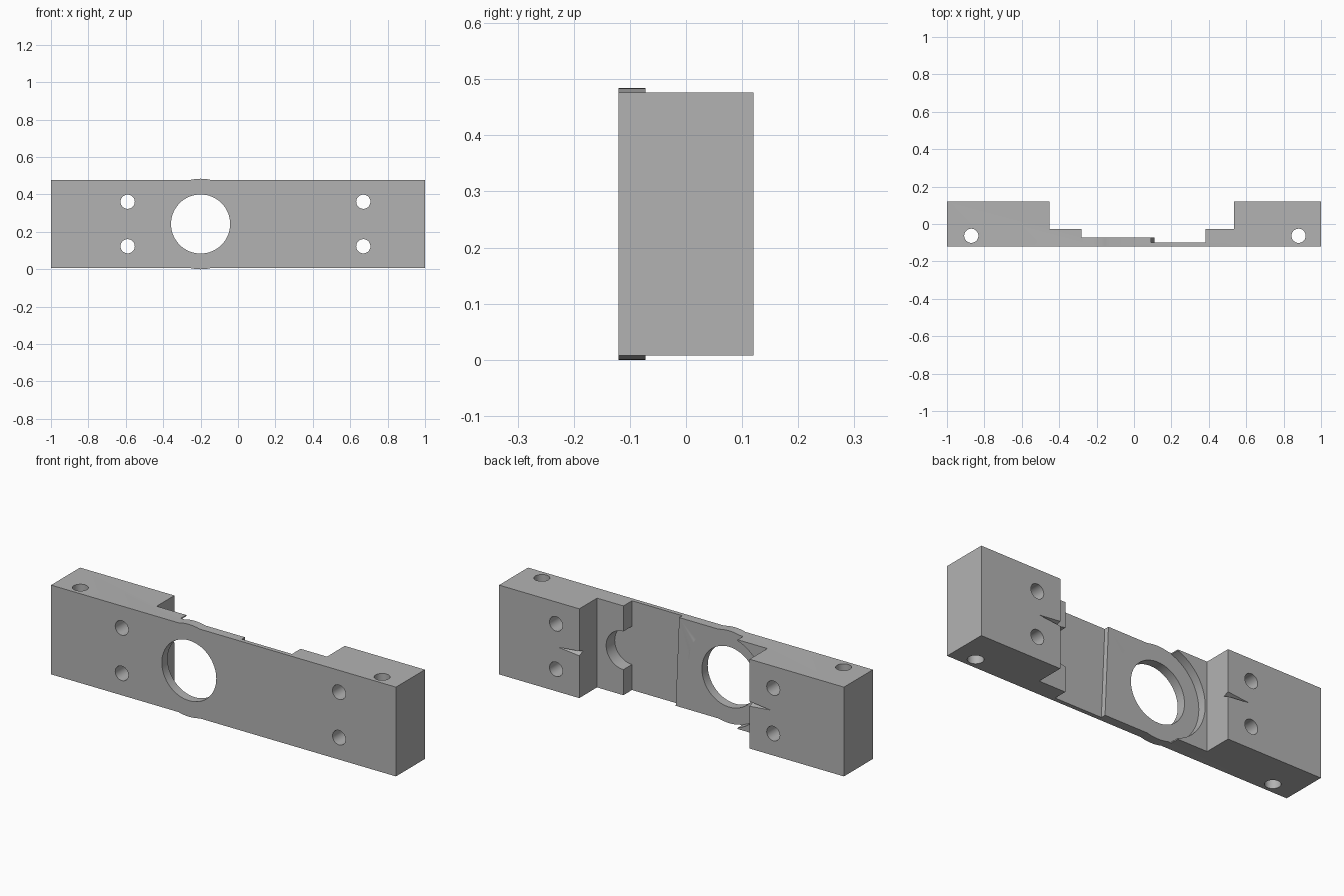
import bpy, bmesh, math
from mathutils import Vector, Matrix

cube = bpy.data.objects.get("Cube")
if cube:
    bpy.data.objects.remove(cube, do_unlink=True)

# Main dimensions
FRONT, BACK = -0.12, 0.12
BOTTOM, TOP = 0.008, 0.476
MID = (BOTTOM + TOP) / 2
THIN, PLATE, STEP = -0.098, -0.072, -0.027
BORE_X = -0.2

grey = bpy.data.materials.new("plain grey")
grey.use_nodes = True
grey.diffuse_color = (0.45, 0.45, 0.45, 1)
grey.node_tree.nodes["Principled BSDF"].inputs["Base Color"].default_value = grey.diffuse_color


def add_object(name, bm):
    bmesh.ops.recalc_face_normals(bm, faces=bm.faces)
    mesh = bpy.data.meshes.new(name)
    bm.to_mesh(mesh)
    bm.free()
    mesh.materials.append(grey)
    obj = bpy.data.objects.new(name, mesh)
    bpy.context.collection.objects.link(obj)
    return obj


def cylinder(name, x, y, z, radius, depth, along_y=True, sides=64):
    bm = bmesh.new()
    turn = Matrix.Rotation(math.pi / 2, 4, 'X') if along_y else Matrix()
    bmesh.ops.create_cone(bm, cap_ends=True, segments=sides, radius1=radius, radius2=radius,
                          depth=depth, matrix=Matrix.Translation((x, y, z)) @ turn)
    return add_object(name, bm)


def combine(target, tool, operation):
    mod = target.modifiers.new(tool.name, 'BOOLEAN')
    mod.operation, mod.solver, mod.object = operation, 'EXACT', tool
    bpy.context.view_layer.objects.active = target
    bpy.ops.object.modifier_apply(modifier=mod.name)
    bpy.data.objects.remove(tool, do_unlink=True)


def outline(edge):
    return [(-1, FRONT), (1, FRONT), (1, BACK), (0.535, BACK), (0.535, STEP), (0.382, STEP),
            (0.382, THIN), (edge, THIN), (edge, PLATE), (-0.281, PLATE), (-0.281, STEP),
            (-0.453, STEP), (-0.453, BACK), (-1, BACK)]


# Stepped bar, with the edge of the middle plate leaning slightly
bm = bmesh.new()
low = [bm.verts.new((x, y, BOTTOM)) for x, y in outline(0.11)]
high = [bm.verts.new((x, y, TOP)) for x, y in outline(0.09)]
bm.faces.new(low)
bm.faces.new(high)
for i in range(len(low)):
    j = (i + 1) % len(low)
    bm.faces.new((low[i], low[j], high[j], high[i]))
bar = add_object("mounting_bar", bm)

# Round recess and boss around the large bore
combine(bar, cylinder("recess", BORE_X, PLATE + 0.1, MID, 0.242, 0.2, sides=96), 'DIFFERENCE')
combine(bar, cylinder("boss", BORE_X, (FRONT + PLATE) / 2, MID, 0.242, PLATE - FRONT, sides=96), 'UNION')
combine(bar, cylinder("bore", BORE_X, 0, MID, 0.158, 1), 'DIFFERENCE')

# Half-round notch in the other step
combine(bar, cylinder("notch", 0.382, THIN + 0.1, MID, 0.1, 0.2), 'DIFFERENCE')

# Screw holes through the front and through the ends
for x in (-0.59, 0.67):
    for z in (MID - 0.119, MID + 0.119):
        combine(bar, cylinder("screw_hole", x, 0, z, 0.038, 1, sides=32), 'DIFFERENCE')
for x in (-0.87, 0.88):
    combine(bar, cylinder("end_hole", x, -0.063, MID, 0.038, 1, False, 32), 'DIFFERENCE')

# Small tapered nicks on the inner back edges of the blocks
for edge, side in ((0.535, 1), (-0.453, -1)):
    bm = bmesh.new()
    start = edge - side * 0.01
    y = BACK + 0.002
    for p in ((edge + side * 0.13, y, MID), (start, y, MID + 0.014),
              (start, y, MID - 0.014), (start, BACK - 0.034, MID)):
        bm.verts.new(Vector(p))
    bmesh.ops.convex_hull(bm, input=bm.verts)
    combine(bar, add_object("nick", bm), 'DIFFERENCE')

# Smooth bores with sharp edges
bpy.ops.object.select_all(action='DESELECT')
bar.select_set(True)
bpy.context.view_layer.objects.active = bar
bpy.ops.object.shade_smooth_by_angle(angle=math.radians(25))
